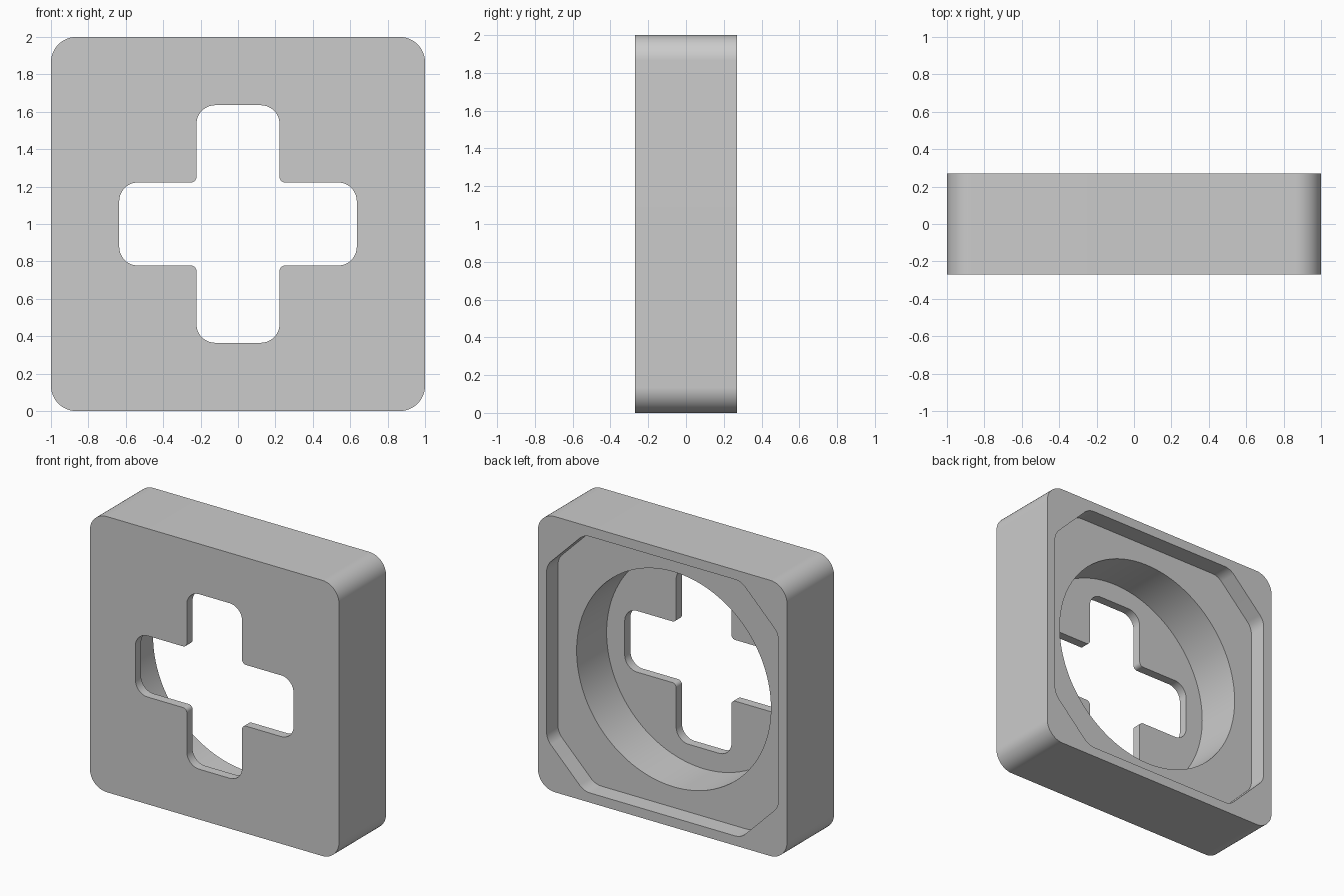
import bpy, bmesh, math
from mathutils import Vector

if "Cube" in bpy.data.objects:
    bpy.data.objects.remove(bpy.data.objects["Cube"], do_unlink=True)

FRONT, BACK = -0.27, 0.27
PLATE_BACK = FRONT + 0.066     # rear of the thin front plate
RECESS_FLOOR = BACK - 0.13     # floor of the shallow rear recess
OUT = 0.2                      # how far cutters reach past the block

grey = bpy.data.materials.new("plain grey")
grey.use_nodes = True
colour = (0.6, 0.6, 0.6, 1)
grey.diffuse_color = colour
grey.node_tree.nodes["Principled BSDF"].inputs["Base Color"].default_value = colour


def fillet(corners, steps=14):
    """Round every (x, z, radius) corner of a closed outline centred at z = 1."""
    pts = [Vector((x, 0, z + 1)) for x, z, r in corners]
    outline = []
    for i, p in enumerate(pts):
        r = corners[i][2]
        u = (pts[i - 1] - p).normalized()
        v = (pts[(i + 1) % len(pts)] - p).normalized()
        half = u.angle(v) / 2
        centre = p + (u + v).normalized() * r / math.sin(half)
        tangent = r / math.tan(half)
        start, end = p + u * tangent - centre, p + v * tangent - centre
        outline += [centre + start.lerp(end, k / steps).normalized() * r
                    for k in range(steps + 1)]
    return outline


def prism(name, outline, y0, y1):
    """Closed solid with the given outline between two depths."""
    bm = bmesh.new()
    near = [bm.verts.new((p.x, y0, p.z)) for p in outline]
    far = [bm.verts.new((p.x, y1, p.z)) for p in outline]
    bm.faces.new(near)
    bm.faces.new(far[::-1])
    for i in range(len(outline)):
        bm.faces.new((near[i], near[i - 1], far[i - 1], far[i]))
    bmesh.ops.recalc_face_normals(bm, faces=bm.faces[:])
    mesh = bpy.data.meshes.new(name)
    bm.to_mesh(mesh)
    bm.free()
    mesh.materials.append(grey)
    obj = bpy.data.objects.new(name, mesh)
    bpy.context.collection.objects.link(obj)
    return obj


def four_way(quarter):
    """Repeat a quarter outline around the centre."""
    result = []
    for _ in range(4):
        result += quarter
        quarter = [(-z, x, r) for x, z, r in quarter]
    return result


# Rounded square block
block = prism("housing_block", fillet(four_way([(1, 1, 0.135)])), FRONT, BACK)

# Cross-shaped window through the front plate
arm, reach = 0.222, 0.635
cross = four_way([(reach, -arm, 0.1), (reach, arm, 0.1), (arm, arm, 0.03)])
cross_cutter = prism("cross_cutter", fillet(cross), FRONT - OUT, 0)

# Round cavity behind the plate
circle = [Vector((0.78 * math.cos(a), 0, 1 + 0.78 * math.sin(a)))
          for a in (math.tau * k / 128 for k in range(128))]
bore_cutter = prism("bore_cutter", circle, PLATE_BACK, BACK + OUT)

# Shallow recess with cut corners in the back
side, cut = 0.93, 0.3
octagon = four_way([(side, side - cut, 0.12), (side - cut, side, 0.12)])
recess_cutter = prism("recess_cutter", fillet(octagon), RECESS_FLOOR, BACK + OUT)

# Cut the openings and remove the helpers
bpy.ops.object.select_all(action="DESELECT")
bpy.context.view_layer.objects.active = block
block.select_set(True)
for cutter in (recess_cutter, bore_cutter, cross_cutter):
    mod = block.modifiers.new(cutter.name, "BOOLEAN")
    mod.operation, mod.solver, mod.object = "DIFFERENCE", "EXACT", cutter
    bpy.ops.object.modifier_apply(modifier=mod.name)
    bpy.data.objects.remove(cutter, do_unlink=True)

bpy.ops.object.shade_smooth_by_angle(angle=math.radians(30))
